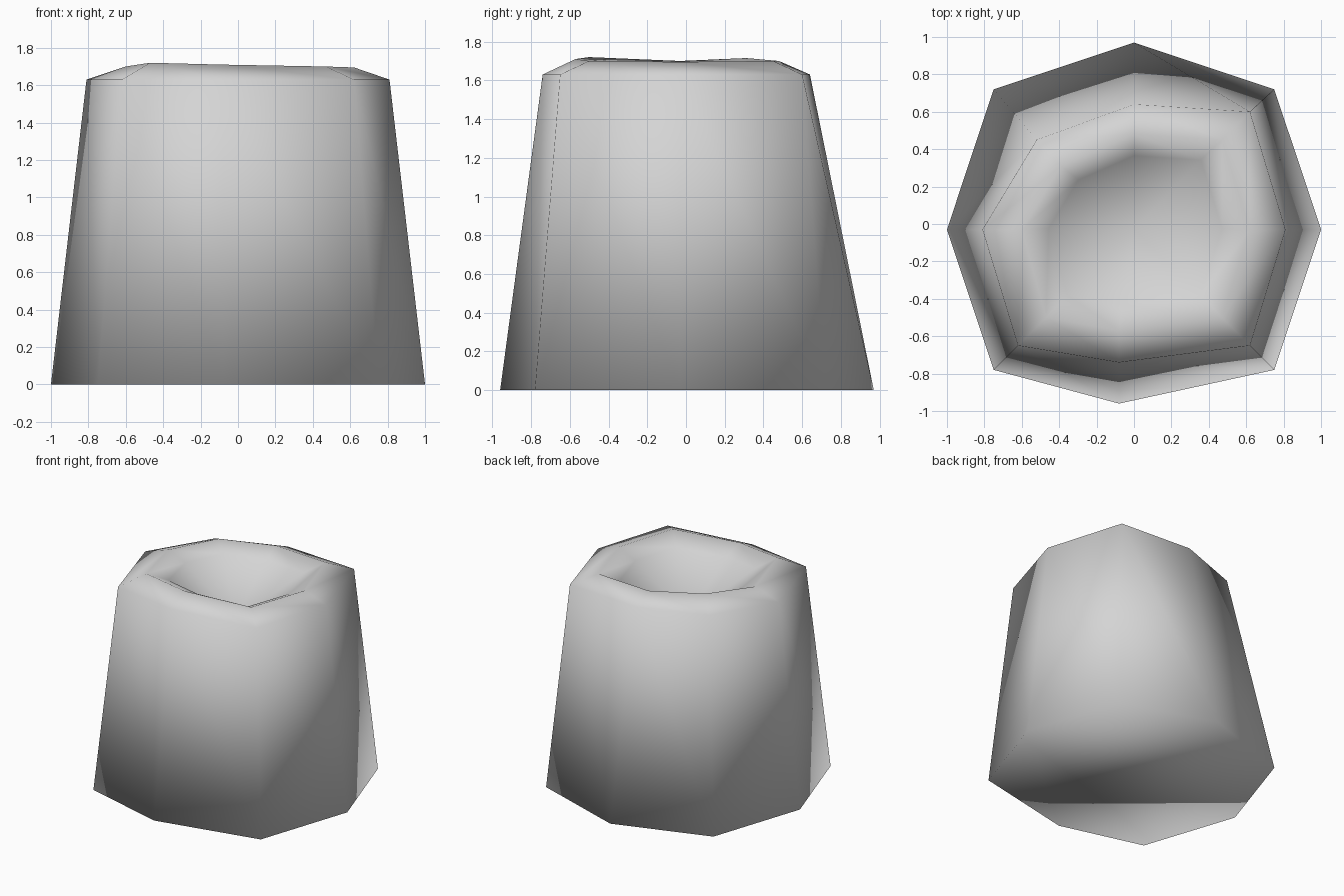
import bpy, bmesh

default = bpy.data.objects.get("Cube")
if default:
    bpy.data.objects.remove(default, do_unlink=True)

# Colour
grey = bpy.data.materials.new("plain_grey")
grey.use_nodes = True
colour = (0.66, 0.66, 0.66, 1)
grey.diffuse_color = colour
grey.node_tree.nodes["Principled BSDF"].inputs["Base Color"].default_value = colour

# Irregular eight-sided rings, anticlockwise from the back
base = [(0, .97), (-.75, .72), (-1, -.03), (-.75, -.78),
        (-.08, -.96), (.75, -.78), (1, -.03), (.75, .72)]
shoulder = [(0, .64), (-.52, .45), (-.81, -.03), (-.62, -.65),
            (-.08, -.74), (.62, -.65), (.81, -.03), (.62, .6)]
rim = [(0, .48), (-.39, .31), (-.6, -.03), (-.47, -.5),
       (-.08, -.57), (.47, -.5), (.62, -.03), (.47, .45)]
rim_heights = [1.7, 1.715, 1.7, 1.72, 1.71, 1.7, 1.695, 1.7]

bm = bmesh.new()


def add_ring(points, heights):
    return [bm.verts.new((x, y, z)) for (x, y), z in zip(points, heights)]


# The lip inside the rim slopes gently before the hollow drops away
lip = [(x * .76, y * .76) for x, y in rim]
rings = [
    add_ring(base, [0] * 8),
    add_ring(shoulder, [1.63] * 8),
    add_ring(rim, rim_heights),
    add_ring(lip, [z - .07 for z in rim_heights]),
]

# Outer wall, rounded rim and lip, as triangles
for low, high in zip(rings, rings[1:]):
    for i in range(8):
        j = (i + 1) % 8
        bm.faces.new((low[i], low[j], high[i]))
        bm.faces.new((low[j], high[j], high[i]))

# Underside
bm.faces.new(reversed(rings[0]))

# Hollow, falling to one deep point
bottom = bm.verts.new((0, -.03, 1.3))
for i in range(8):
    bm.faces.new((rings[-1][i], rings[-1][(i + 1) % 8], bottom))

bmesh.ops.recalc_face_normals(bm, faces=bm.faces)
for face in bm.faces:
    face.smooth = True

mesh = bpy.data.meshes.new("hollow_stump")
bm.to_mesh(mesh)
bm.free()
mesh.materials.append(grey)
stump = bpy.data.objects.new("hollow_stump", mesh)
bpy.context.collection.objects.link(stump)
